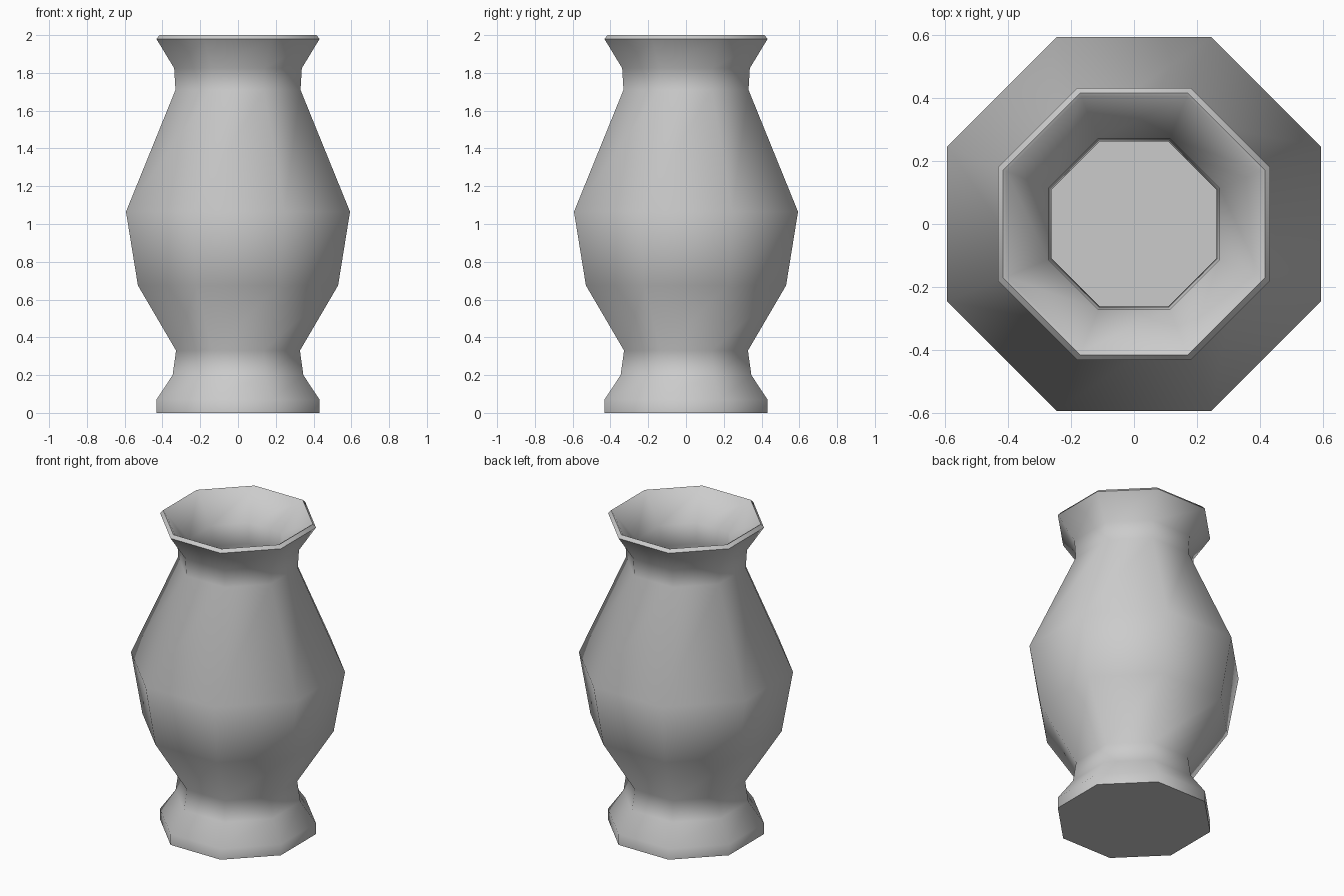
import bpy, bmesh
from math import cos, sin, pi, radians

if "Cube" in bpy.data.objects:
    bpy.data.objects.remove(bpy.data.objects["Cube"])

SIDES = 8

# Profile points: distance from axis to flat side, height
outer = [(0.432, 0.0), (0.432, 0.07), (0.346, 0.20), (0.328, 0.33), (0.53, 0.675),
         (0.593, 1.065), (0.331, 1.71), (0.338, 1.825), (0.432, 1.98), (0.415, 2.0)]
inner = [(0.405, 1.995), (0.272, 1.83), (0.262, 1.70), (0.525, 1.06), (0.466, 0.70),
         (0.262, 0.34), (0.275, 0.19), (0.34, 0.07)]


def ring(bm, apothem, z):
    r = apothem / cos(pi / SIDES)
    return [bm.verts.new((r * cos((k + 0.5) * 2 * pi / SIDES),
                          r * sin((k + 0.5) * 2 * pi / SIDES), z)) for k in range(SIDES)]


# Vase: stacked octagonal rings, up the outside, over the lip, down the inside
bm = bmesh.new()
rings = [ring(bm, a, z) for a, z in outer + inner]
for low, high in zip(rings, rings[1:]):
    for k in range(SIDES):
        n = (k + 1) % SIDES
        bm.faces.new((low[k], low[n], high[n], high[k]))

# Base underside and inside floor
bm.faces.new(rings[0][::-1])
bm.faces.new(rings[-1])
bmesh.ops.recalc_face_normals(bm, faces=bm.faces)

mesh = bpy.data.meshes.new("vase")
bm.to_mesh(mesh)
bm.free()
vase = bpy.data.objects.new("vase", mesh)
bpy.context.collection.objects.link(vase)

# Soft facets with crisp base edges
bpy.context.view_layer.objects.active = vase
vase.select_set(True)
bpy.ops.object.shade_smooth_by_angle(angle=radians(60))
